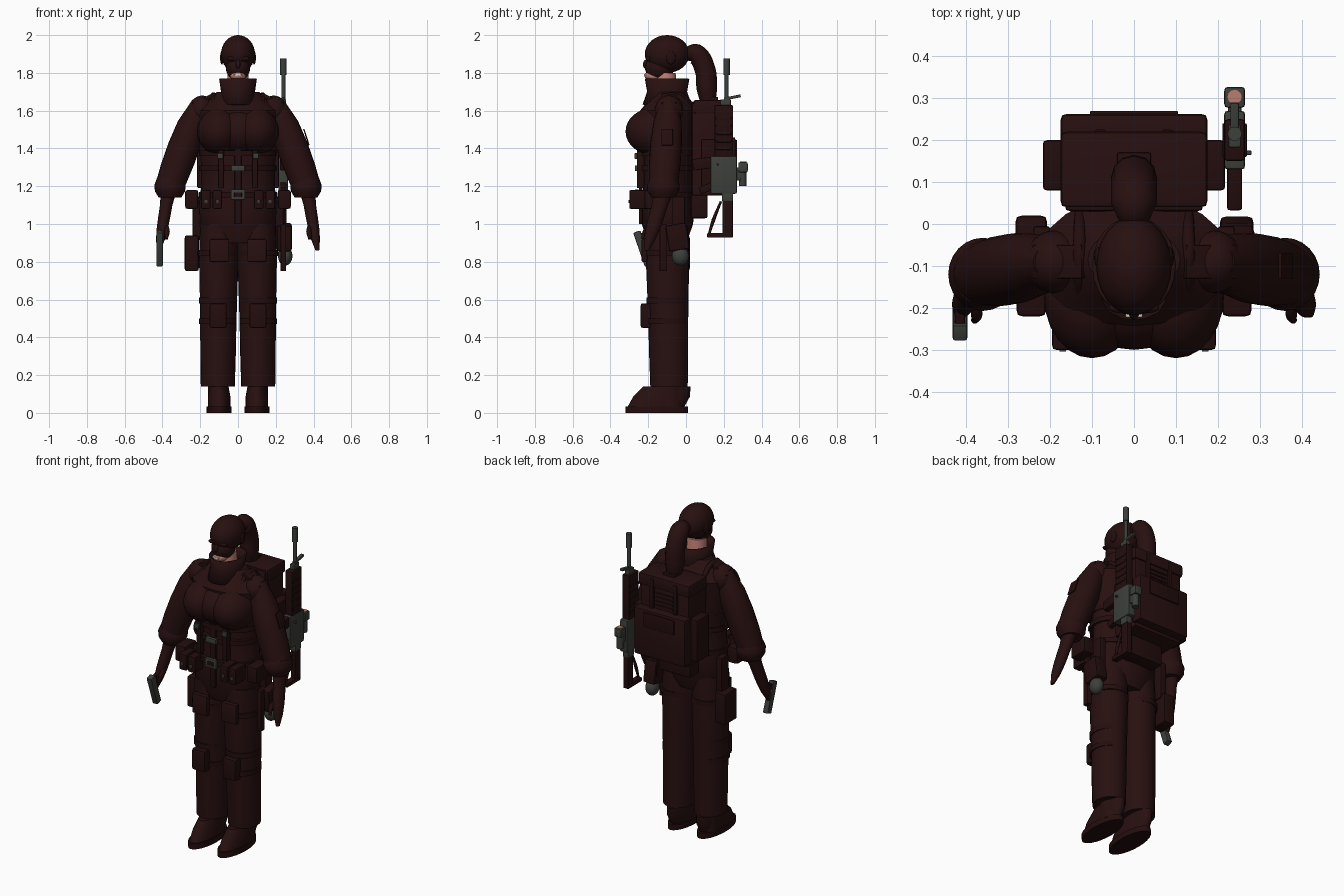
import bpy, bmesh
from math import cos, sin, pi, radians
from mathutils import Vector

cube = bpy.data.objects.get("Cube")
if cube:
    bpy.data.objects.remove(cube, do_unlink=True)


def material(name, red, green, blue):
    mat = bpy.data.materials.new(name)
    mat.use_nodes = True
    color = (red, green, blue, 1)
    mat.diffuse_color = color
    mat.node_tree.nodes["Principled BSDF"].inputs["Base Color"].default_value = color
    return mat


CLOTH = material("dark maroon cloth", .021, .005, .005)
GEAR = material("deep maroon gear", .017, .004, .004)
METAL = material("gunmetal", .045, .05, .042)
SKIN = material("skin", .55, .22, .18)
TEETH = material("teeth", .75, .7, .65)
LENS = material("pink lens", .5, .2, .16)


def finish(name, bm, mat):
    bmesh.ops.recalc_face_normals(bm, faces=bm.faces)
    mesh = bpy.data.meshes.new(name)
    bm.to_mesh(mesh)
    bm.free()
    mesh.materials.append(mat)
    for polygon in mesh.polygons:
        polygon.use_smooth = True
    mesh.set_sharp_from_angle(angle=radians(40))
    obj = bpy.data.objects.new(name, mesh)
    bpy.context.collection.objects.link(obj)
    return obj


def loft(name, low, high, widths, flat=1, mat=CLOTH, side=1, caps=True, segments=24):
    """Skin evenly spaced oval rings of the given half widths from low to high."""
    bm = bmesh.new()
    rings = []
    for level, width in enumerate(widths):
        centre = Vector(low).lerp(Vector(high), level / (len(widths) - 1))
        ring = []
        for step in range(segments):
            angle = 2 * pi * step / segments
            point = centre + Vector((cos(angle) * width, sin(angle) * width * flat, 0))
            point.x *= side
            ring.append(bm.verts.new(point))
        rings.append(ring)
    for lower, upper in zip(rings, rings[1:]):
        for i in range(segments):
            bm.faces.new((lower[i - 1], lower[i], upper[i], upper[i - 1]))
    if caps:
        bm.faces.new(rings[0])
        bm.faces.new(rings[-1])
    return finish(name, bm, mat)


def band(name, x, z, width, flat, side=1):
    return loft(name, (x, -.1, z), (x, -.1, z + .03), (width, width), flat, GEAR, side)


def box(name, centre, size, mat=GEAR, tilt=(0, 0, 0), side=1):
    """Rounded box; the rounding follows its thinnest dimension."""
    bm = bmesh.new()
    bmesh.ops.create_cube(bm, size=1)
    bmesh.ops.scale(bm, vec=size, verts=bm.verts)
    bmesh.ops.bevel(bm, geom=bm.edges[:], offset=min(.015, min(size) / 5),
                    segments=2, affect='EDGES', profile=.6)
    obj = finish(name, bm, mat)
    x, y, z = centre
    obj.location = (x * side, y, z)
    turn_x, turn_y, turn_z = map(radians, tilt)
    obj.rotation_euler = (turn_x, turn_y * side, turn_z * side)
    return obj


def ball(name, centre, size, mat=CLOTH, side=1):
    bm = bmesh.new()
    bmesh.ops.create_uvsphere(bm, u_segments=24, v_segments=16, radius=1)
    bmesh.ops.scale(bm, vec=size, verts=bm.verts)
    x, y, z = centre
    bmesh.ops.translate(bm, vec=(x * side, y, z), verts=bm.verts)
    return finish(name, bm, mat)


def tube(name, points, radius, mat=GEAR, side=1):
    """Round bent tube that narrows at both ends."""
    curve = bpy.data.curves.new(name, 'CURVE')
    curve.dimensions = '3D'
    curve.bevel_depth = radius
    curve.resolution_u = 6
    curve.use_fill_caps = True
    spline = curve.splines.new('BEZIER')
    spline.bezier_points.add(len(points) - 1)
    for knot, (x, y, z) in zip(spline.bezier_points, points):
        knot.co = (x * side, y, z)
        knot.handle_left_type = knot.handle_right_type = 'AUTO'
    spline.bezier_points[0].radius = spline.bezier_points[-1].radius = .6
    curve.materials.append(mat)
    obj = bpy.data.objects.new(name, curve)
    bpy.context.collection.objects.link(obj)
    return obj


def pair(make, name, *args, **options):
    """Make a part on the left and its mirror image on the right."""
    make("left_" + name, *args, **options, side=1)
    make("right_" + name, *args, **options, side=-1)


# Masked head with ponytail
ball("masked_head", (0, -.1, 1.9), (.09, .118, .1))
ball("masked_jaw", (0, -.14, 1.83), (.065, .078, .07))
ball("lower_face", (0, -.165, 1.785), (.042, .055, .03), SKIN)
box("teeth", (0, -.215, 1.79), (.04, .015, .01), TEETH)
ball("nose", (0, -.21, 1.845), (.013, .018, .025))
pair(ball, "eye_cover", (.035, -.2, 1.875), (.025, .012, .012), GEAR)
pair(ball, "ear_cover", (.085, -.08, 1.88), (.01, .025, .035), GEAR)
tube("ponytail", [(0, 0, 1.9), (0, .05, 1.9), (0, .1, 1.82), (0, .11, 1.72), (0, .12, 1.6)], .055, CLOTH)

# Neck and standing collar
loft("neck", (0, -.1, 1.6), (0, -.11, 1.8), (.065, .055), mat=SKIN)
collar = loft("collar", (0, -.1, 1.63), (0, -.1, 1.77), (.1, .08, .09), 1.2, caps=False)
collar.modifiers.new("thickness", 'SOLIDIFY').thickness = .01

# Jacket
loft("torso", (0, -.1, .9), (0, -.085, 1.7), (.15, .2, .205, .195, .195, .205, .22, .23, .11), .68)
pair(ball, "bust", (.1, -.17, 1.49), (.115, .15, .125))
ball("bust_middle", (0, -.17, 1.49), (.15, .13, .12))
box("jacket_placket", (0, -.24, 1.2), (.035, .02, .4))
pair(box, "lapel", (.05, -.2, 1.61), (.05, .02, .16), CLOTH, tilt=(-35, 0, 15))
pair(box, "epaulette", (.18, -.09, 1.66), (.13, .08, .02), tilt=(0, 24, 0))

# Arms, hands and patch
pair(ball, "shoulder", (.19, -.09, 1.6), (.07, .075, .08))
pair(loft, "sleeve", (.2, -.09, 1.66), (.36, -.12, 1.2), (.04, .078, .088, .088, .08), .95)
pair(loft, "rolled_cuff", (.36, -.12, 1.24), (.36, -.12, 1.14), (.07, .083, .08, .06), 1.05)
pair(loft, "glove", (.37, -.12, 1.16), (.42, -.21, .86), (.04, .033, .032, .03, .024, .01), 1.3)
pair(tube, "thumb", [(.38, -.17, 1), (.375, -.215, .96), (.38, -.23, .92)], .014)
box("arm_patch", (.362, -.1, 1.46), (.007, .06, .09), tilt=(0, -18, 0))

# Trousers, boots and knee pads
pair(loft, "trouser_leg", (.107, -.09, .14), (.1, -.1, 1), (.09, .094, .096, .1, .105, .1), 1.1)
pair(loft, "ankle", (.105, -.085, .03), (.105, -.085, .2), (.055, .055), 1.25)
pair(loft, "boot", (.1, -.16, .03), (.1, -.1, .14), (.06, .06, .05), 2.5)
pair(loft, "sole", (.1, -.155, 0), (.1, -.155, .035), (.066, .066), 2.5, GEAR)
pair(box, "knee_pad", (.105, -.21, .515), (.09, .06, .13))
pair(box, "thigh_pocket", (.1, -.22, .86), (.1, .03, .12), CLOTH)
for z in (.47, .58):
    pair(band, "leg_strap", .107, z, .1, 1.1)
pair(band, "holster_strap", .107, .83, .108, 1.12)

# Belt, pouches and harness
band("belt", 0, 1.14, .207, .75)
for z in (1.28, 1.36):
    band("vest_band", 0, z, .207, .75)
box("belt_buckle", (0, -.26, 1.155), (.075, .02, .055), METAL)
box("buckle_centre", (0, -.27, 1.155), (.04, .008, .025))
box("chest_buckle", (0, -.26, 1.295), (.072, .02, .03), METAL)
pair(box, "hip_pouch", (.245, -.16, 1.13), (.07, .12, .1))
for x in (.11, .17):
    pair(box, "front_pouch", (x, -.25, 1.13), (.05, .1, .1))
    pair(box, "pouch_stud", (x, -.3, 1.12), (.016, .008, .016), METAL)
pair(box, "harness_strap", (.09, -.24, 1.29), (.03, .04, .2))
pair(box, "strap_clip", (.095, -.265, 1.36), (.03, .015, .03), METAL)
pair(tube, "shoulder_strap", [(.13, .05, 1.58), (.13, -.07, 1.68), (.13, -.2, 1.6)], .017)
box("waist_bag", (0, .07, 1.1), (.22, .09, .14))

# Hip gear
box("right_holster", (-.245, -.04, .845), (.075, .12, .19))
box("left_pouch", (.245, -.045, .93), (.08, .11, .14), tilt=(9, 0, 0))
pair(box, "holster_hanger", (.22, -.04, 1.03), (.04, .07, .23))
box("left_sheath", (.24, -.12, .875), (.03, .04, .25))
ball("flask", (.25, -.03, .83), (.038, .045, .05), METAL)

# Pistol held in the right hand
box("pistol_slide", (-.415, -.23, .87), (.035, .04, .19), METAL, tilt=(19, 0, 0))
box("pistol_grip", (-.415, -.21, .94), (.025, .08, .035), tilt=(12, 0, 0))

# Backpack
box("backpack", (0, .12, 1.4), (.33, .18, .5), CLOTH)
box("backpack_lid", (0, .13, 1.62), (.35, .18, .075), CLOTH)
box("backpack_pocket", (0, .225, 1.315), (.35, .075, .29), CLOTH)
box("pocket_flap", (0, .26, 1.4), (.21, .02, .09))
box("carry_handle", (0, .135, 1.66), (.08, .07, .025))
pair(box, "side_pocket", (.19, .14, 1.32), (.055, .12, .26))
pair(box, "pack_strap", (.08, .215, 1.54), (.025, .02, .2))
for row in range(4):
    box("pack_webbing", (0, .21, 1.48 + row * .025), (.12, .012, .01))

# Rifle slung upright beside the pack
RIFLE_X = .24


def rifle_box(name, y, z, depth, height, mat=GEAR, width=.05, lean=0):
    return box(name, (RIFLE_X, y, z), (width, depth, height), mat, (lean, 0, 0))


def rifle_rod(name, y, low, high, radius, mat=METAL):
    return loft(name, (RIFLE_X, y, low), (RIFLE_X, y, high), (radius, radius), mat=mat, segments=12)


rifle_rod("barrel", .215, 1.6, 1.8, .011)
rifle_rod("muzzle", .215, 1.79, 1.877, .017)
rifle_box("front_sight", .245, 1.67, .09, .015, METAL, .02, 11)
rifle_box("gas_block", .21, 1.64, .055, .04, METAL, .03)
rifle_box("handguard", .2, 1.49, .1, .28)
for row in range(5):
    rifle_box("guard_rib", .2, 1.4 + row * .04, .08, .015, width=.058)
rifle_box("receiver", .2, 1.26, .14, .2, METAL)
rifle_box("receiver_foot", .22, 1.145, .06, .05, METAL, .04)
rifle_box("magazine", .09, 1.32, .11, .06, width=.036, lean=7)
rifle_box("trigger_grip", .11, 1.19, .08, .04, width=.032, lean=23)
box("charging_handle", (.26, .17, 1.315), (.04, .01, .01), METAL)
rifle_box("scope_mount", .28, 1.265, .04, .07, METAL, .032)
rifle_rod("scope", .3, 1.2, 1.31, .02)
rifle_box("scope_hood", .302, 1.3, .05, .055, METAL)
rifle_rod("scope_lens", .303, 1.32, 1.33, .017, LENS)
rifle_box("stock_bar", .22, 1.04, .055, .2, width=.032)
rifle_box("stock_butt", .18, .94, .135, .025, width=.036)
tube("stock_strut", [(RIFLE_X, .12, .94), (RIFLE_X, .145, 1.02), (RIFLE_X, .185, 1.12)], .01)
